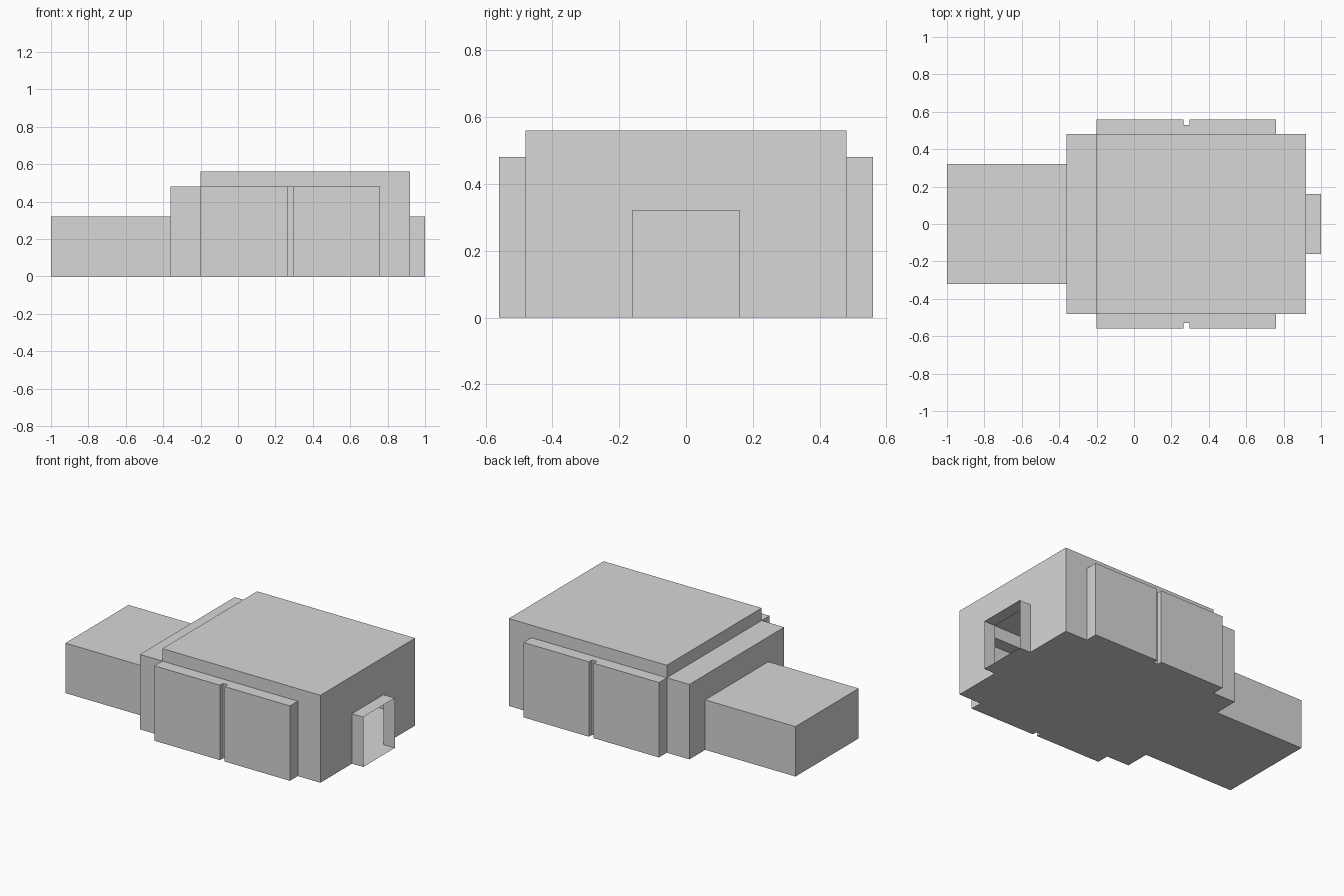
import bpy
import bmesh

cube = bpy.data.objects.get("Cube")
if cube:
    bpy.data.objects.remove(cube, do_unlink=True)

grey = bpy.data.materials.new("light_grey")
grey.use_nodes = True
colour = (0.68, 0.68, 0.68, 1)
grey.diffuse_color = colour
grey.node_tree.nodes["Principled BSDF"].inputs["Base Color"].default_value = colour

# Rooms as (x range, y range, height); they open into one another
rooms = {
    "main_hall": (-0.2, 0.92, -0.48, 0.48, 0.56),
    "antechamber": (-0.36, -0.2, -0.48, 0.48, 0.48),
    "corridor": (-1, -0.36, -0.32, 0.32, 0.32),
    "entrance_porch": (0.92, 1, -0.16, 0.16, 0.32),
}

# Paired side bays with a narrow recess between them
for side, s in (("left", 1), ("right", -1)):
    for part, x0, x1, depth in (("rear_bay", -0.2, 0.264, 0.56),
                                ("bay_recess", 0.264, 0.296, 0.528),
                                ("front_bay", 0.296, 0.76, 0.56)):
        y0, y1 = sorted((s * 0.48, s * depth))
        rooms[f"{part}_{side}"] = (x0, x1, y0, y1, 0.48)

# Shared grid lines of the plan
xs = sorted({v for r in rooms.values() for v in r[:2]})
ys = sorted({v for r in rooms.values() for v in r[2:4]})
zs = sorted({0} | {r[4] for r in rooms.values()})


def height(x, y):
    for x0, x1, y0, y1, h in rooms.values():
        if x0 < x < x1 and y0 < y < y1:
            return h
    return 0


def build_room(name, x0, x1, y0, y1, h):
    """Floor, roof and the walls that rise above the neighbouring space."""
    bm = bmesh.new()

    def face(*points):
        bm.faces.new([bm.verts.new(p) for p in points])

    def wall(p, q, neighbour):
        for a, b in zip(zs, zs[1:]):
            if neighbour <= a and b <= h:
                face((*p, a), (*q, a), (*q, b), (*p, b))

    e = 0.001
    for xa, xb in zip(xs, xs[1:]):
        for ya, yb in zip(ys, ys[1:]):
            xm, ym = (xa + xb) / 2, (ya + yb) / 2
            if not (x0 < xm < x1 and y0 < ym < y1):
                continue
            face((xa, ya, 0), (xa, yb, 0), (xb, yb, 0), (xb, ya, 0))
            face((xa, ya, h), (xb, ya, h), (xb, yb, h), (xa, yb, h))
            wall((xa, ya), (xb, ya), height(xm, ya - e))
            wall((xb, yb), (xa, yb), height(xm, yb + e))
            wall((xa, yb), (xa, ya), height(xa - e, ym))
            # The outer end of the porch is the open doorway
            if xb < xs[-1]:
                wall((xb, ya), (xb, yb), height(xb + e, ym))

    bmesh.ops.remove_doubles(bm, verts=bm.verts, dist=0.0001)
    bmesh.ops.dissolve_limit(bm, angle_limit=0.02, verts=bm.verts, edges=bm.edges)
    mesh = bpy.data.meshes.new(name)
    bm.to_mesh(mesh)
    bm.free()
    mesh.materials.append(grey)
    bpy.context.collection.objects.link(bpy.data.objects.new(name, mesh))


for name, size in rooms.items():
    build_room(name, *size)
